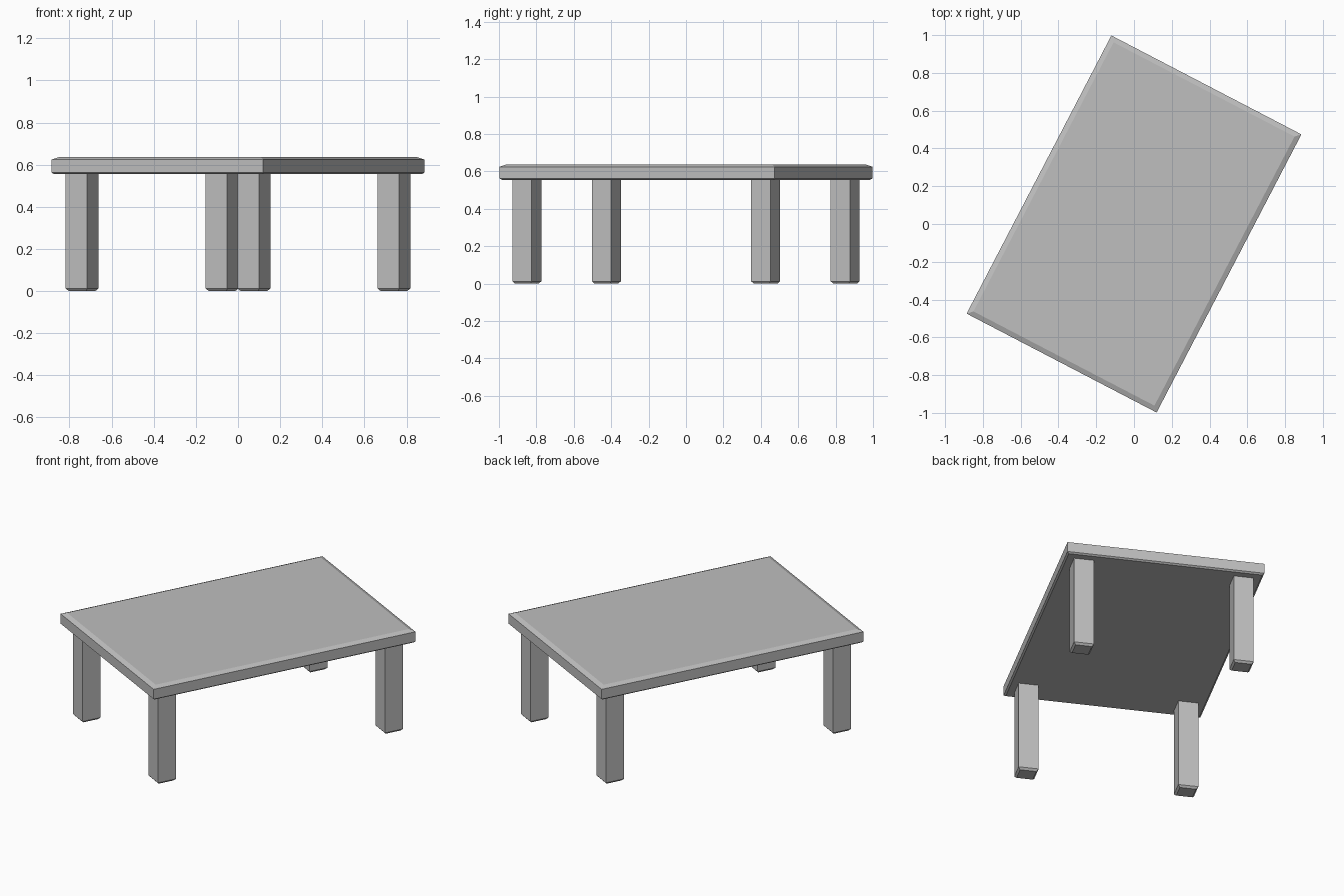
import bpy
import bmesh
import math
from mathutils import Matrix

cube = bpy.data.objects.get("Cube")
if cube:
    bpy.data.objects.remove(cube, do_unlink=True)

# One plain grey for the whole table
GREY = (0.52, 0.52, 0.52, 1.0)
grey = bpy.data.materials.new("plain_grey")
grey.use_nodes = True
grey.diffuse_color = GREY
grey.node_tree.nodes["Principled BSDF"].inputs["Base Color"].default_value = GREY

# The table stands turned about the vertical axis
TURN = Matrix.Rotation(math.radians(-27.5), 4, "Z")


def chamfered_block(name, centre, half_x, half_y, levels):
    """Stack rectangular rings, each given as (height, inset), and cap both ends."""
    bm = bmesh.new()
    rings = []
    for z, inset in levels:
        hx, hy = half_x - inset, half_y - inset
        rings.append([bm.verts.new((centre[0] + sx * hx, centre[1] + sy * hy, z))
                      for sx, sy in ((-1, -1), (1, -1), (1, 1), (-1, 1))])
    for low, high in zip(rings, rings[1:]):
        for i in range(4):
            j = (i + 1) % 4
            bm.faces.new((low[i], low[j], high[j], high[i]))
    bm.faces.new(rings[0][::-1])
    bm.faces.new(rings[-1])
    bm.transform(TURN)
    mesh = bpy.data.meshes.new(name)
    bm.to_mesh(mesh)
    bm.free()
    mesh.materials.append(grey)
    obj = bpy.data.objects.new(name, mesh)
    bpy.context.collection.objects.link(obj)
    return obj


# Tabletop with a wide upper chamfer and a small lower one
chamfered_block("tabletop", (0, 0), 0.567, 0.83,
                [(0.555, 0.01), (0.563, 0), (0.624, 0), (0.636, 0.027)])

# Four square legs with chamfered feet
for end, sy in (("front", -1), ("back", 1)):
    for side, sx in (("right", -1), ("left", 1)):
        chamfered_block(f"{end}_{side}_leg", (sx * 0.46, sy * 0.72), 0.0575, 0.0575,
                        [(0, 0.011), (0.012, 0), (0.56, 0)])
